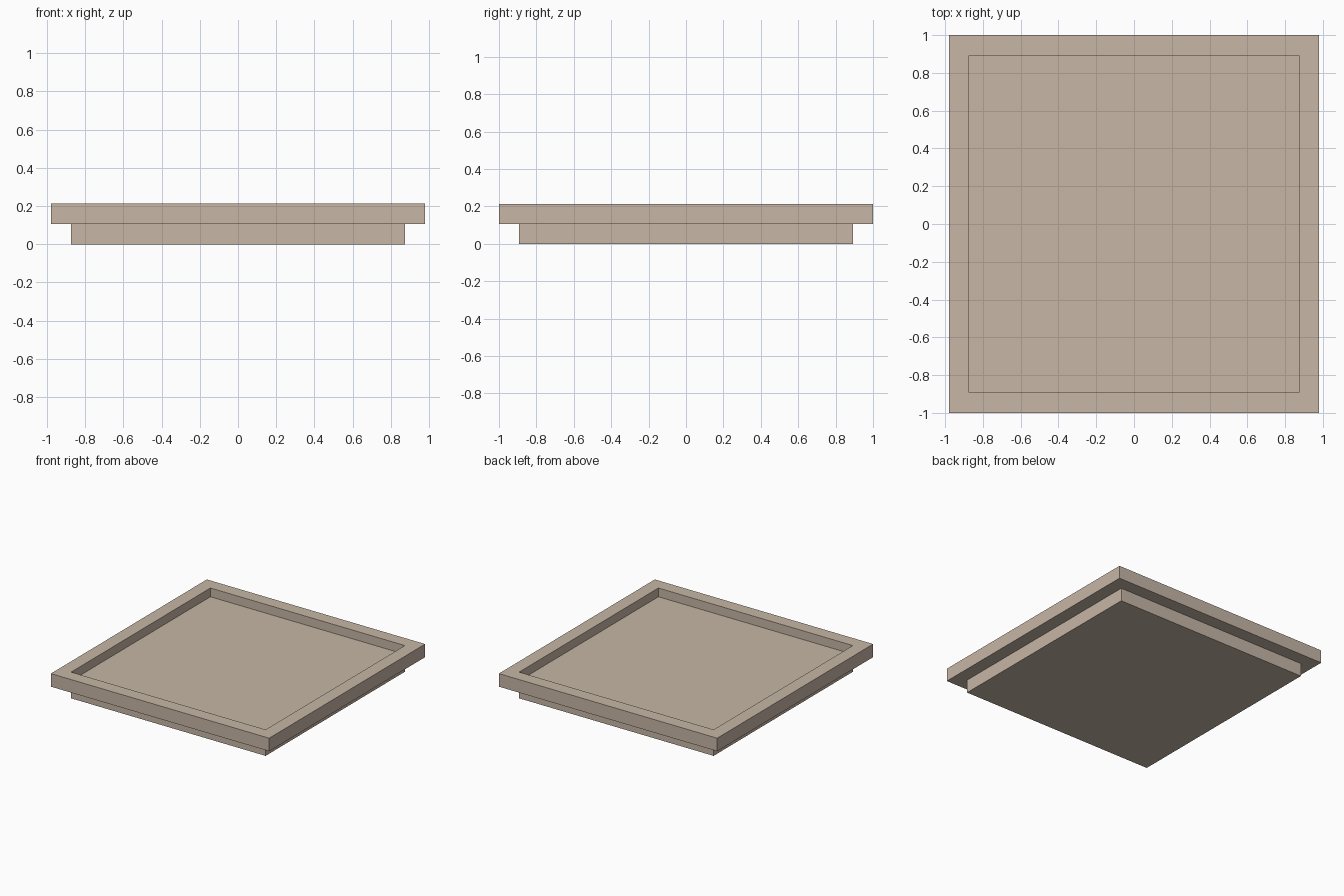
import bpy, bmesh

if "Cube" in bpy.data.objects:
    bpy.data.objects.remove(bpy.data.objects["Cube"])

OX, OY = 0.98, 1.0      # outer rim half sizes
IX, IY = 0.873, 0.893   # base and recess half sizes

# Stepped cross-section as stacked rectangular rings, from underside to recess floor
rings = [(IX, IY, 0.0), (IX, IY, 0.107), (OX, OY, 0.107),
         (OX, OY, 0.213), (IX, IY, 0.213), (IX, IY, 0.142)]

bm = bmesh.new()
loops = [[bm.verts.new((sx * x, sy * y, z))
          for sx, sy in ((-1, -1), (1, -1), (1, 1), (-1, 1))]
         for x, y, z in rings]

# Bridge the rings, then close the underside and the recess floor
for a, b in zip(loops, loops[1:]):
    for i in range(4):
        j = (i + 1) % 4
        bm.faces.new((a[i], a[j], b[j], b[i]))
bm.faces.new(loops[0][::-1])
bm.faces.new(loops[-1])
bmesh.ops.recalc_face_normals(bm, faces=bm.faces[:])

mesh = bpy.data.meshes.new("tray")
bm.to_mesh(mesh)
bm.free()
tray = bpy.data.objects.new("tray", mesh)
bpy.context.collection.objects.link(tray)

# Tan finish
mat = bpy.data.materials.new("tan")
mat.diffuse_color = (0.57, 0.47, 0.38, 1)
mat.use_nodes = True
mat.node_tree.nodes["Principled BSDF"].inputs["Base Color"].default_value = mat.diffuse_color
mesh.materials.append(mat)
